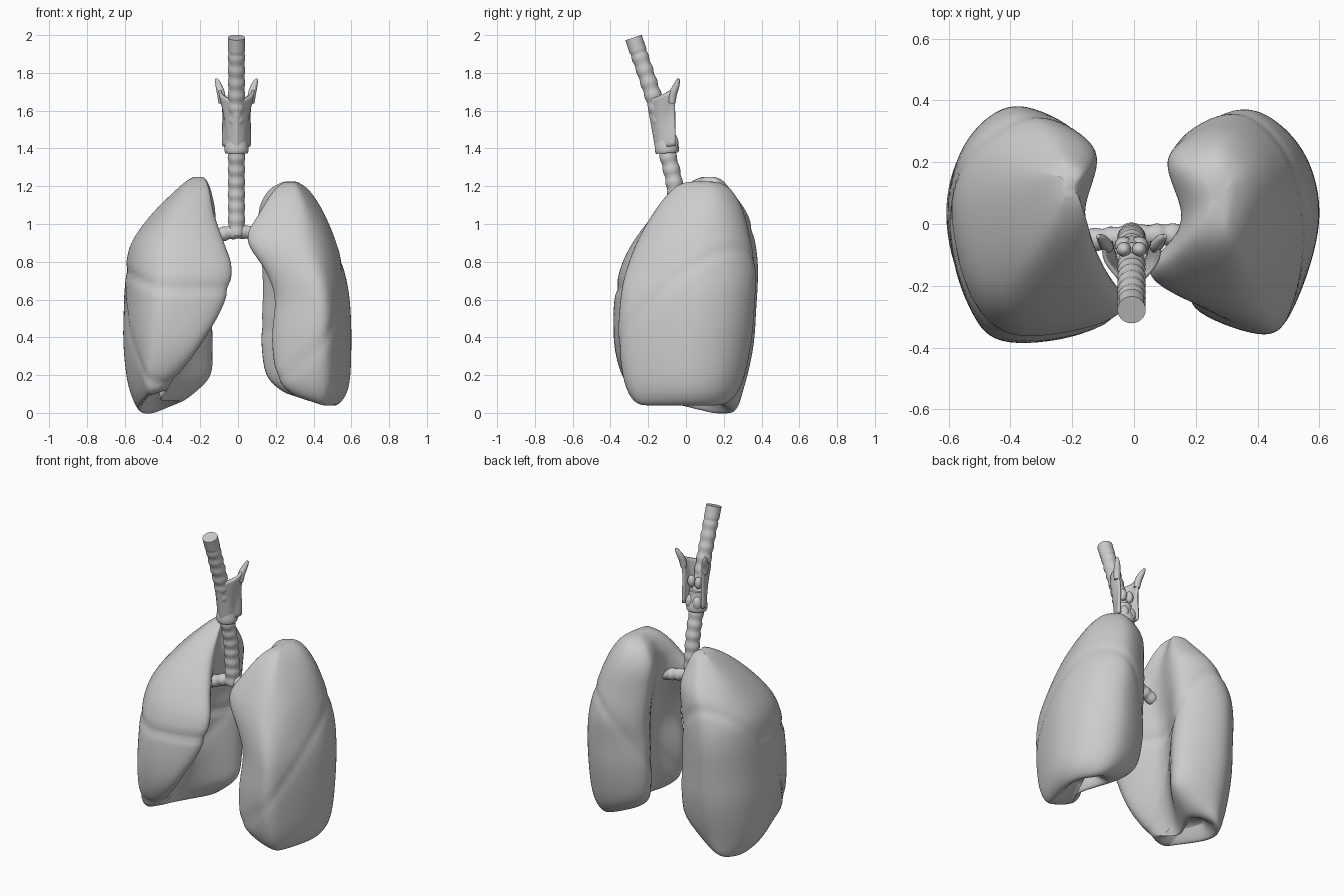
import bpy, bmesh, math
from mathutils import Vector

if "Cube" in bpy.data.objects:
    bpy.data.objects.remove(bpy.data.objects["Cube"])

GREY = (0.6, 0.6, 0.6, 1)
mat = bpy.data.materials.new("plain grey")
mat.use_nodes = True
mat.diffuse_color = GREY
mat.node_tree.nodes["Principled BSDF"].inputs["Base Color"].default_value = GREY


def finish(name, bm, angle=50):
    bmesh.ops.recalc_face_normals(bm, faces=bm.faces)
    mesh = bpy.data.meshes.new(name)
    bm.to_mesh(mesh)
    bm.free()
    mesh.materials.append(mat)
    ob = bpy.data.objects.new(name, mesh)
    bpy.context.collection.objects.link(ob)
    bpy.ops.object.select_all(action="DESELECT")
    ob.select_set(True)
    bpy.context.view_layer.objects.active = ob
    bpy.ops.object.shade_smooth_by_angle(angle=math.radians(angle))
    return ob


def spline(points, steps, closed=False):
    """Smooth curve through points of any dimension."""
    n = len(points)
    pick = (lambda i: points[i % n]) if closed else (lambda i: points[max(0, min(n - 1, i))])
    out = []
    for i in range(n if closed else n - 1):
        for s in range(steps):
            t = s / steps
            out.append([0.5 * (2 * b + (c - a) * t + (2 * a - 5 * b + 4 * c - d) * t ** 2
                               + (3 * b - a - 3 * c + d) * t ** 3)
                        for a, b, c, d in zip(*(pick(i + k) for k in (-1, 0, 1, 2)))])
    return out if closed else out + [list(points[-1])]


def loft(loops):
    bm = bmesh.new()
    rows = [[bm.verts.new(p) for p in loop] for loop in loops]
    n = len(rows[0])
    for low, high in zip(rows, rows[1:]):
        for i in range(n):
            j = (i + 1) % n
            bm.faces.new((low[i], low[j], high[j], high[i]))
    bm.faces.new(rows[0][::-1])
    bm.faces.new(rows[-1])
    return bm


def sweep(name, points, radius, ref, steps=24, sides=24):
    """Round tube whose radius is a function of the place along the path."""
    path = [Vector(p) for p in spline(points, steps)]
    loops = []
    for i, p in enumerate(path):
        t = (path[min(i + 1, len(path) - 1)] - path[max(i - 1, 0)]).normalized()
        side = (ref - ref.dot(t) * t).normalized()
        up = t.cross(side)
        r = radius(i / (len(path) - 1), p)
        loops.append([p + r * (math.cos(a) * side + math.sin(a) * up)
                      for a in (math.tau * k / sides for k in range(sides))])
    return finish(name, loft(loops))


# ---- lungs: stacked sections with a hollow inner side and a domed base
def section(tilt, z, outer, front_in, hollow, back_in, front, front_tip, back):
    depth, width, mid = back - front, outer - back_in, (front + back) / 2
    corners = [
        (outer, mid + 0.03),
        (outer - 0.15 * width, front + 0.16 * depth),
        (0.58 * outer + 0.42 * front_in, front),
        (front_in, front_tip),
        (hollow, 0.65 * front_tip + 0.35 * back),
        (back_in, back - 0.19 * depth),
        ((outer + back_in) / 2, back),
        (outer - 0.13 * width, back - 0.15 * depth),
    ]
    loop = []
    for x, y in spline(corners, 10, closed=True):
        lift = 0.4 * max(0, 0.45 - x) + tilt * max(0, 0.15 - y)
        loop.append((x, y, z + lift * max(0, 1 - z / 0.4) ** 2))
    return loop


def lung(name, sign, tilt, levels, fissures):
    bm = loft([section(tilt, *row) for row in spline(levels, 8)])
    for _ in range(8):
        bmesh.ops.smooth_vert(bm, verts=bm.verts, factor=0.5, use_axis_x=True,
                              use_axis_y=True, use_axis_z=True)
    bmesh.ops.recalc_face_normals(bm, faces=bm.faces)
    bm.normal_update()
    # fissures pressed in between the lobes
    for v in bm.verts:
        v.co -= v.normal * max(f(*v.co) for f in fissures)
    for v in bm.verts:
        v.co.x *= sign
    return finish(name, bm, 100)


def groove(distance, depth):
    return depth * math.exp(-(distance / 0.026) ** 2)


def left_oblique(x, y, z):
    return groove((z - 0.7 - 0.77 * (y + 0.1) - 1.05 * (x - 0.58)) / 1.5, 0.006)


def right_plane(x, y, z):
    return z - 0.5 - 1.26 * (y + 0.1) - 0.43 * (x - 0.57)


def right_oblique(x, y, z):
    return groove(right_plane(x, y, z) / 1.6, 0.007)


def right_horizontal(x, y, z):
    if right_plane(x, y, z) < 0:
        return 0
    return groove(z - 0.66 - 1.5 * max(0, x - 0.35) ** 2, 0.011)


# height, outer x, front inner x, hollow x, back inner x, front y, front tip y, back y
lung("left_lung", 1, 0, [
    (.13, .44, .36, .38, .36, -.06, -.04, .08),
    (.035, .51, .31, .37, .27, -.23, -.21, .20),
    (.13, .587, .21, .32, .15, -.32, -.265, .295),
    (.38, .602, .175, .28, .115, -.36, -.25, .35),
    (.60, .593, .195, .26, .125, -.35, -.235, .368),
    (.75, .565, .145, .23, .125, -.32, -.215, .373),
    (.92, .515, .04, .18, .115, -.255, -.165, .343),
    (1.07, .45, .125, .155, .11, -.165, -.12, .305),
    (1.17, .385, .19, .19, .155, -.085, -.06, .25),
    (1.215, .33, .235, .235, .22, -.02, 0, .19),
    (1.225, .30, .26, .26, .255, .05, .06, .13),
], [left_oblique])

lung("right_lung", -1, 0.24, [
    (.12, .48, .39, .42, .37, -.10, -.08, .10),
    (-.01, .52, .38, .41, .30, -.26, -.24, .25),
    (.12, .58, .32, .385, .145, -.325, -.30, .31),
    (.35, .608, .195, .32, .125, -.375, -.335, .36),
    (.55, .606, .075, .28, .135, -.385, -.305, .375),
    (.75, .597, .02, .24, .145, -.355, -.265, .385),
    (.90, .567, .07, .19, .135, -.285, -.21, .37),
    (1.05, .46, .13, .16, .12, -.17, -.12, .33),
    (1.17, .34, .15, .175, .14, -.05, -.02, .245),
    (1.23, .27, .17, .18, .165, .04, .05, .195),
    (1.25, .23, .19, .195, .19, .09, .10, .15),
], [right_oblique, right_horizontal])


# ---- windpipe and its two branches, with ringed walls
def ringed(base, pitch, axis, stop=9):
    def radius(t, p):
        if p.z > stop:
            return base * 1.02
        return base * (0.92 + 0.11 * math.sin(math.pi * p[axis] / pitch) ** 2)
    return radius


CX = -0.008
sweep("windpipe", [(CX, -.04, .94), (CX, -.06, 1.2), (CX, -.11, 1.42),
                   (CX, -.165, 1.65), (CX, -.278, 1.987)],
      ringed(0.045, 0.066, 2, 1.91), Vector((1, 0, 0)), steps=40)
sweep("left_bronchus", [(CX, -.04, .958), (.05, -.038, .957), (.1, -.036, .945), (.24, -.035, .92)],
      ringed(0.037, 0.05, 0), Vector((0, 1, 0)))
sweep("right_bronchus", [(CX, -.04, .958), (-.06, -.045, .952), (-.11, -.05, .935), (-.19, -.05, .9)],
      ringed(0.037, 0.05, 0), Vector((0, 1, 0)))

# ---- voice box: lower ring, folded shield, horns and small cartilages
sweep("cricoid_ring", [(CX, -.1, 1.375), (CX, -.103, 1.42), (CX, -.11, 1.5)],
      lambda t, p: 0.05 + 0.014 * math.sin(math.pi * min(1, t + 0.2)), Vector((1, 0, 0)), steps=8)

bm = bmesh.new()
COLS, ROWS = 24, 14
grid = []
for r in range(ROWS + 1):
    v = r / ROWS
    row = []
    for c in range(COLS + 1):
        u = 2 * c / COLS - 1
        a = abs(u)
        bottom = 1.395 + 0.02 * a
        top = 1.66 + 0.06 * a ** 2 - 0.03 * math.exp(-(a / 0.15) ** 2)
        half = 0.06 + 0.024 * v + 0.005 * math.cos(6 * v)
        front, back = -0.155 - 0.042 * v, -0.055 - 0.005 * v
        fold = 0.004 * math.sin(9 * a - 5 * v)
        row.append(bm.verts.new((CX + (half + fold) * math.sin(u * math.pi / 2),
                                 front + (back - front) * a ** 1.5,
                                 bottom + (top - bottom) * v)))
    grid.append(row)
for r in range(ROWS):
    for c in range(COLS):
        bm.faces.new((grid[r][c], grid[r][c + 1], grid[r + 1][c + 1], grid[r + 1][c]))
shield = finish("thyroid_shield", bm)
solid = shield.modifiers.new("thickness", "SOLIDIFY")
solid.thickness, solid.offset = 0.014, 0

for side, sign in (("left", 1), ("right", -1)):
    sweep(side + "_horn", [(CX + sign * .076, -.075, 1.64), (CX + sign * .082, -.068, 1.69),
                           (CX + sign * .095, -.05, 1.735), (CX + sign * .108, -.04, 1.768)],
          lambda t, p: 0.016 * math.sin(math.pi * (0.3 + 0.67 * t)) + 0.005,
          Vector((0, 1, 0)), steps=8, sides=12)
    for name, y, z, size in (("arytenoid", -.082, 1.56, .024), ("back_bump", -.07, 1.43, .03)):
        bm = bmesh.new()
        bmesh.ops.create_uvsphere(bm, u_segments=16, v_segments=10, radius=size)
        for v in bm.verts:
            v.co = Vector((CX + sign * .025 + v.co.x, y + v.co.y, z + 1.6 * v.co.z))
        finish(side + "_" + name, bm)
